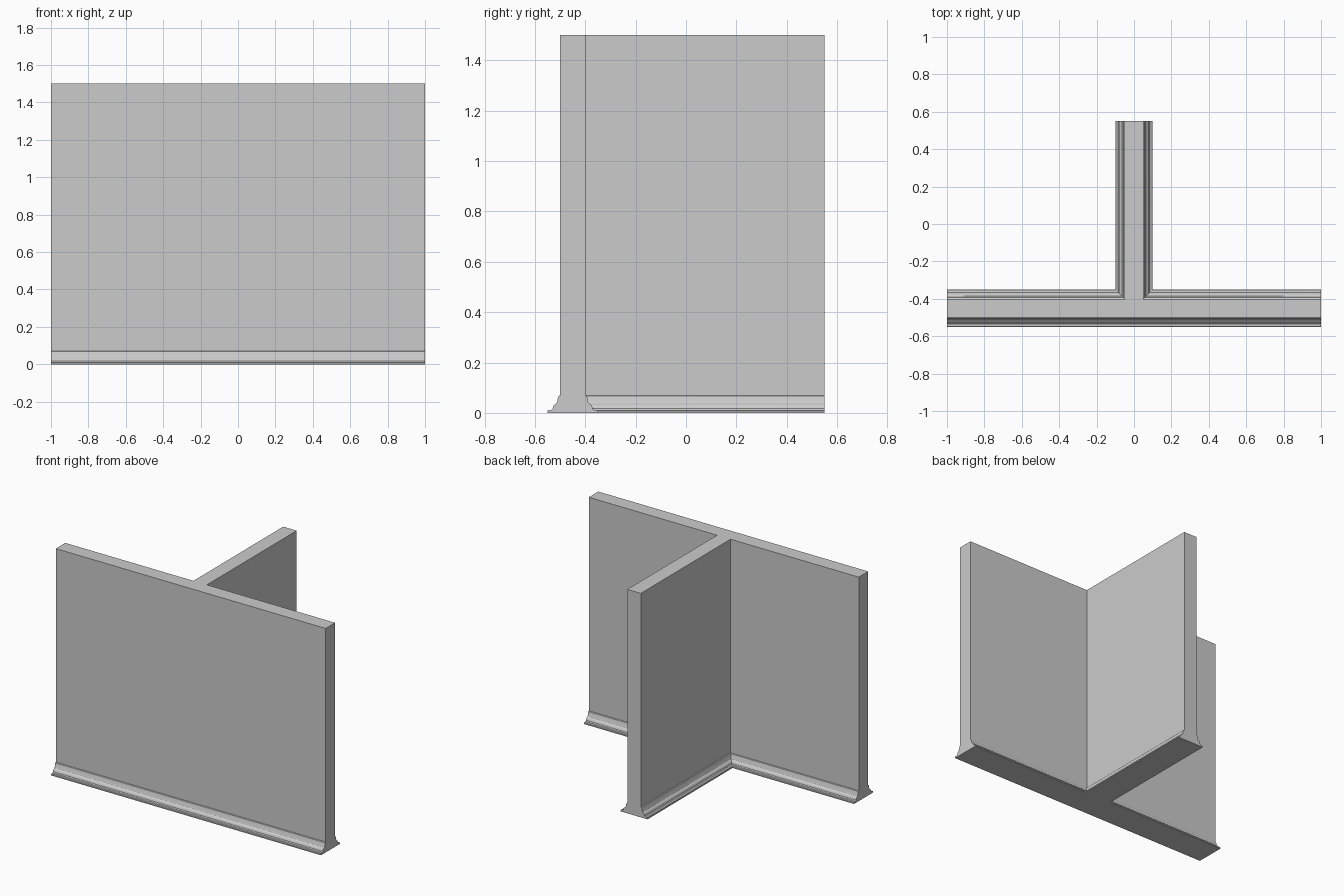
import bpy, bmesh
from math import radians

cube = bpy.data.objects.get("Cube")
if cube:
    bpy.data.objects.remove(cube, do_unlink=True)

# One flat colour
grey = bpy.data.materials.new("plaster_grey")
grey.use_nodes = True
colour = (0.6, 0.6, 0.6, 1)
grey.diffuse_color = colour
grey.node_tree.nodes["Principled BSDF"].inputs["Base Color"].default_value = colour

FRONT, BACK, STEM, END = -0.5, -0.4, 0.05, 0.55
TOP, SKIRT = 1.5, 0.07


def t_outline(d):
    """T plan whose long sides are pushed out by d; the wall ends stay put."""
    half = [(1, FRONT - d), (1, BACK + d), (STEM + d, BACK + d), (STEM + d, END)]
    return half + [(-x, y) for x, y in reversed(half)]


def t_cap(bm, ring, flip):
    """Close a T ring with two quads and a centre strip."""
    r = ring
    faces = [(r[0], r[1], r[2], r[5], r[6], r[7]), (r[2], r[3], r[4], r[5])]
    for f in faces:
        bm.faces.new(f[::-1] if flip else f)


def loft(name, profile, bottom=False, top=False):
    bm = bmesh.new()
    rings = [[bm.verts.new((x, y, z)) for x, y in t_outline(d)] for d, z in profile]
    for low, high in zip(rings, rings[1:]):
        for i in range(len(low)):
            j = (i + 1) % len(low)
            bm.faces.new((low[i], low[j], high[j], high[i]))
    if bottom:
        t_cap(bm, rings[0], True)
    if top:
        t_cap(bm, rings[-1], False)
    mesh = bpy.data.meshes.new(name)
    bm.to_mesh(mesh)
    bm.free()
    mesh.materials.append(grey)
    obj = bpy.data.objects.new(name, mesh)
    bpy.context.collection.objects.link(obj)
    bpy.ops.object.select_all(action='DESELECT')
    obj.select_set(True)
    bpy.context.view_layer.objects.active = obj
    bpy.ops.object.shade_smooth_by_angle(angle=radians(30))
    return obj


# Moulded skirting along both sides of every wall
skirting_profile = [
    (0.05, 0), (0.05, 0.008), (0.047, 0.011), (0.035, 0.012), (0.029, 0.017),
    (0.027, 0.027), (0.022, 0.033), (0.015, 0.037), (0.011, 0.045),
    (0.009, 0.058), (0.006, 0.067), (0, SKIRT),
]
loft("skirting_board", skirting_profile, bottom=True)

# T-shaped wall above the skirting
loft("t_wall", [(0, SKIRT), (0, TOP)], top=True)
